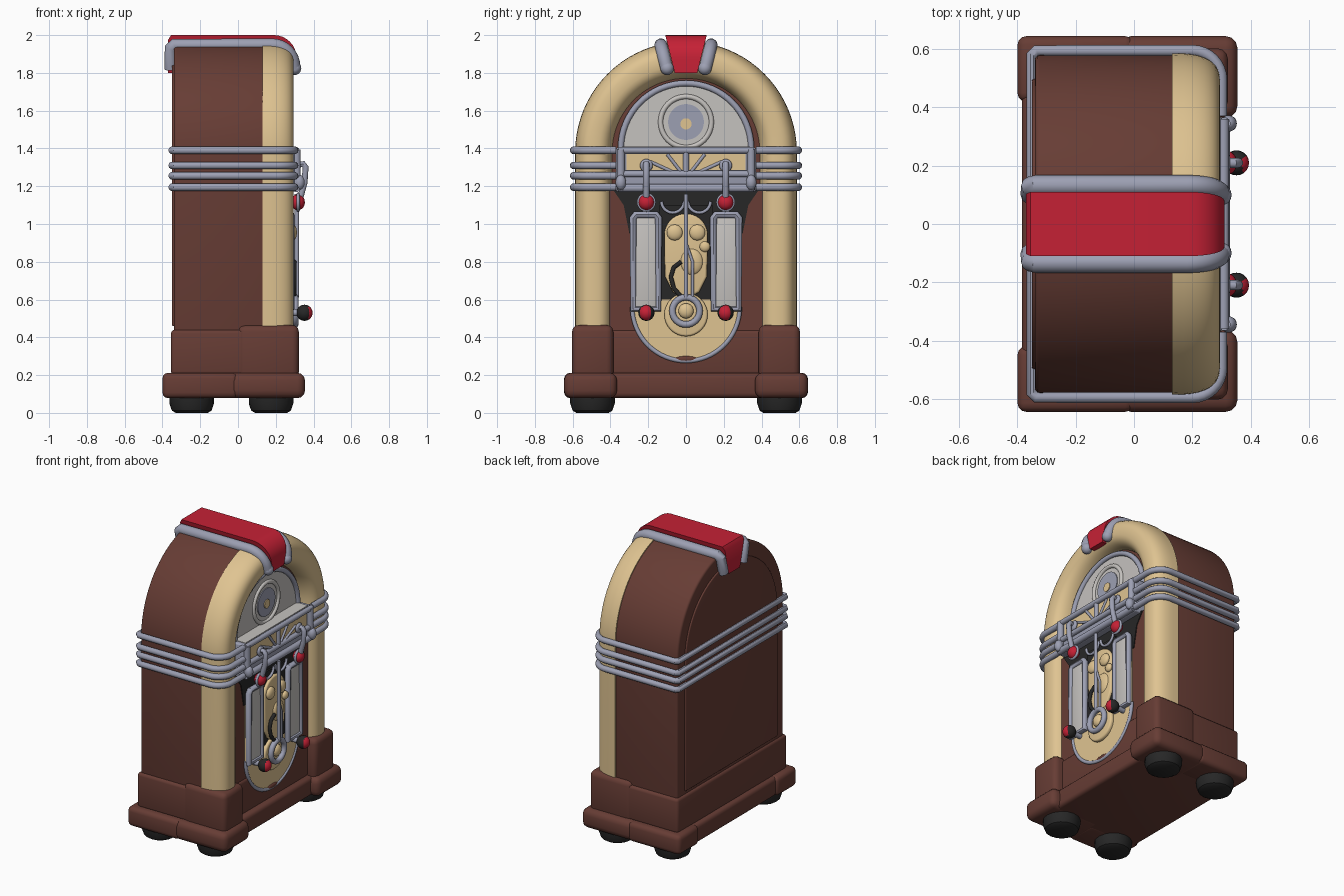
import bpy, math
from math import sin, cos, pi

if "Cube" in bpy.data.objects:
    bpy.data.objects.remove(bpy.data.objects["Cube"])


def material(name, r, g, b):
    m = bpy.data.materials.new(name)
    m.diffuse_color = (r, g, b, 1)
    m.use_nodes = True
    m.node_tree.nodes["Principled BSDF"].inputs["Base Color"].default_value = m.diffuse_color
    return m


BROWN = material("brown wood", 0.135, 0.046, 0.035)
CREAM = material("cream", 0.74, 0.55, 0.285)
RED = material("red", 0.56, 0.015, 0.036)
LILAC = material("lilac metal", 0.335, 0.35, 0.45)
PALE = material("pale grey", 0.56, 0.54, 0.52)
BLACK = material("black", 0.02, 0.02, 0.02)


def mesh(name, verts, faces, mat, bevel=0.0):
    me = bpy.data.meshes.new(name)
    me.from_pydata(verts, [], faces)
    me.materials.append(mat)
    o = bpy.data.objects.new(name, me)
    bpy.context.collection.objects.link(o)
    if bevel:
        b = o.modifiers.new("bevel", 'BEVEL')
        b.width, b.segments, b.limit_method = bevel, 3, 'ANGLE'
        b.angle_limit = math.radians(40)
    return o


def loft(name, sections, mat, bevel=0.0):
    # closed sections joined into a capped solid
    n = len(sections[0])
    verts = [p for s in sections for p in s]
    faces = [(k * n + i, k * n + (i + 1) % n, (k + 1) * n + (i + 1) % n, (k + 1) * n + i)
             for k in range(len(sections) - 1) for i in range(n)]
    faces += [tuple(reversed(range(n))), tuple(range(len(verts) - n, len(verts)))]
    o = mesh(name, verts, faces, mat, bevel)
    bpy.context.view_layer.objects.active = o
    bpy.ops.object.mode_set(mode='EDIT')
    bpy.ops.mesh.select_all(action='SELECT')
    bpy.ops.mesh.normals_make_consistent(inside=False)
    bpy.ops.object.mode_set(mode='OBJECT')
    return o


def prism(name, outline, x0, x1, mat, bevel=0.0):
    # outline in (y, z), extruded along x
    return loft(name, [[(x, y, z) for y, z in outline] for x in (x0, x1)], mat, bevel)


def box(name, x0, x1, y0, y1, z0, z1, mat, bevel=0.0):
    return prism(name, [(y0, z0), (y1, z0), (y1, z1), (y0, z1)], x0, x1, mat, bevel)


def tube(name, pts, r, mat, cyclic=False):
    c = bpy.data.curves.new(name, 'CURVE')
    c.dimensions, c.bevel_depth, c.bevel_resolution, c.use_fill_caps = '3D', r, 3, True
    s = c.splines.new('POLY')
    s.points.add(len(pts) - 1)
    for p, q in zip(s.points, pts):
        p.co = (*q, 1)
    s.use_cyclic_u = cyclic
    c.materials.append(mat)
    o = bpy.data.objects.new(name, c)
    bpy.context.collection.objects.link(o)
    return o


def ball(name, loc, scale, mat):
    bpy.ops.mesh.primitive_uv_sphere_add(segments=20, ring_count=12, radius=1, location=loc)
    o = bpy.context.object
    o.name, o.scale = name, scale
    o.data.materials.append(mat)
    return o


def arc(cy, cz, r, a0, a1, n=32):
    return [(cy + r * cos(a0 + (a1 - a0) * i / n), cz + r * sin(a0 + (a1 - a0) * i / n))
            for i in range(n + 1)]


def arch(r, zc, z0):
    return [(r, z0)] + arc(0, zc, r, 0, pi, 48) + [(-r, z0)]


# cabinet and raised back panel
prism("cabinet", arch(0.58, 1.38, 0.3), -0.34, 0.2, BROWN, 0.015)
prism("back_panel", arch(0.5, 1.36, 0.46), -0.35, -0.33, BROWN, 0.006)
prism("lower_front_panel", [(-0.42, 0.2), (0.42, 0.2), (0.42, 1.18), (-0.42, 1.18)], 0.15, 0.25, BROWN)

# cream rounded arch swept over the front edge
prof = [(0.487 + 0.1 * math.copysign(abs(cos(t)) ** 0.75, cos(t)), 0.13 + 0.165 * sin(t) ** 0.75)
        for t in [pi * i / 20 for i in range(1, 20)]]
prof = [(0.587, 0.13)] + prof + [(0.387, 0.13)]
sections = [[(x, r, 0.45) for r, x in prof]]
for i in range(41):
    a = pi * i / 40
    sections.append([(x, r * cos(a), 1.38 + r * sin(a)) for r, x in prof])
sections.append([(x, -r, 0.45) for r, x in prof])
loft("cream_arch", sections, CREAM)

# base
box("base_block", -0.355, 0.26, -0.598, 0.598, 0.2, 0.44, BROWN, 0.02)
box("plinth", -0.385, 0.30, -0.635, 0.635, 0.08, 0.21, BROWN, 0.025)
for s, side in ((-1, "left"), (1, "right")):
    def span(a, b):
        return sorted((s * a, s * b))
    box("front_post_" + side, 0.0, 0.322, *span(0.385, 0.603), 0.18, 0.465, BROWN, 0.035)
    box("plinth_front_corner_" + side, -0.05, 0.355, *span(0.365, 0.645), 0.078, 0.212, BROWN, 0.04)
    box("plinth_back_corner_" + side, -0.4, 0.0, *span(0.42, 0.645), 0.078, 0.212, BROWN, 0.03)
    for x, end in ((-0.245, "back"), (0.175, "front")):
        secs = [[(x + r * cos(pi * i / 8), s * 0.495 + r * sin(pi * i / 8), z) for i in range(16)]
                for r, z in ((0.085, 0), (0.105, 0.012), (0.118, 0.05), (0.118, 0.1))]
        loft(end + "_foot_" + side, secs, BLACK)

# four metal bands round the cabinet
half = [(0.30, 0.37), (0.30, 0.495)]
half += [(0.2 + 0.1 * sin(a), 0.495 + 0.1 * cos(a)) for a in [pi / 2 * (1 - i / 8) for i in range(1, 9)]]
half += [(-0.335, 0.595), (-0.35, 0.58)]
loop = half + [(x, -y) for x, y in reversed(half)]
for i, z in enumerate((1.39, 1.31, 1.255, 1.195)):
    tube("band_%d" % i, [(x, y, z) for x, y in loop], 0.02, LILAC)

# red crown, narrowing downward, with a rail on each side
def half_width(z):
    return 0.06 + 0.05 * (z - 1.8) / 0.2


crown = [(-0.37, 1.8), (-0.37, 1.975), (-0.355, 2.0)]
crown += [(0.19 + 0.12 * cos(a), 1.88 + 0.12 * sin(a)) for a in [pi / 2 * (1 - i / 8) for i in range(9)]]
crown += [(0.31, 1.8)]
loft("red_crown", [[(x, s * half_width(z), z) for x, z in crown] for s in (-1, 1)], RED)
rail = [(-0.355, 1.82), (-0.355, 1.93), (-0.335, 1.948)]
rail += [(0.18 + 0.115 * cos(a), 1.833 + 0.115 * sin(a)) for a in [pi / 2 * (1 - i / 8) for i in range(9)]]
rail += [(0.298, 1.82)]
for s in (-1, 1):
    tube("crown_rail", [(x, s * (half_width(z) + 0.036), z) for x, z in rail], 0.035, LILAC)
    ball("rail_tip", (0.3, s * 0.1, 1.825), (0.035, 0.036, 0.036), LILAC)

# domed window with central disc
prism("dome_window", arch(0.345, 1.4, 1.38), 0.19, 0.213, PALE)
tube("dome_rim", [(0.215, y, z) for y, z in arc(0, 1.4, 0.345, 0, pi)], 0.017, LILAC)
tube("dome_disc_rim", [(0.213, y, z) for y, z in arc(0, 1.54, 0.135, 0, 2 * pi)[:-1]], 0.014, PALE, True)
prism("dome_disc", arc(0, 1.54, 0.095, 0, 2 * pi)[:-1], 0.2, 0.219, LILAC)
prism("dome_disc_centre", arc(0, 1.53, 0.03, 0, 2 * pi, 16)[:-1], 0.2, 0.225, CREAM)

# title bar
box("title_bar", 0.15, 0.3, -0.37, 0.37, 1.17, 1.405, LILAC, 0.01)
box("title_top", 0.21, 0.295, -0.34, 0.34, 1.4, 1.409, PALE)
box("title_plate", 0.29, 0.304, -0.315, 0.315, 1.285, 1.37, CREAM)
for z, r in ((1.39, 0.018), (1.265, 0.018), (1.19, 0.022)):
    tube("title_rail", [(0.308, -0.36, z), (0.308, 0.36, z)], r, LILAC)
tube("title_centre_post", [(0.306, 0, 1.38), (0.306, 0, 1.27)], 0.016, LILAC)
for s in (-1, 1):
    tube("title_end_post", [(0.31, s * 0.345, 1.18), (0.31, s * 0.345, 1.395)], 0.022, LILAC)
    ball("title_end_knob", (0.325, s * 0.345, 1.22), (0.028, 0.028, 0.04), LILAC)
    tube("title_strut", [(0.306, s * 0.19, 1.33), (0.306, s * 0.07, 1.275)], 0.009, LILAC)
    tube("title_strut", [(0.306, s * 0.03, 1.28), (0.306, s * 0.1, 1.37)], 0.009, LILAC)
    # hanging levers with red ends
    y = s * 0.21
    tube("lever", [(0.30, y, 1.31), (0.345, y, 1.318), (0.358, y, 1.30), (0.352, y, 1.22),
                   (0.33, y, 1.14)], 0.017, LILAC)
    ball("lever_collar", (0.318, y, 1.31), (0.015, 0.034, 0.034), LILAC)
    ball("lever_end", (0.317, y, 1.115), (0.037, 0.042, 0.042), RED)
    tube("lever_ring", [(0.318, y + a, b) for a, b in arc(0, 1.115, 0.042, 0, 2 * pi, 20)[:-1]],
         0.009, LILAC, True)

# lower display: dark backing, cream apron with metal trim
prism("dark_backing", [(-0.385, 1.18), (-0.33, 1.1), (-0.3, 0.95), (0.3, 0.95), (0.33, 1.1), (0.385, 1.18)],
      0.24, 0.256, BLACK)
apron = arc(0, 0.56, 0.285, pi, 2 * pi)
prism("cream_apron", apron + [(0.285, 1.0), (-0.285, 1.0)], 0.24, 0.262, CREAM)
tube("apron_trim", [(0.258, y, z) for y, z in apron], 0.012, LILAC)
box("dark_slot", 0.24, 0.267, -0.14, 0.14, 0.6, 1.1, BLACK)
ball("apron_badge", (0.26, 0, 0.285), (0.012, 0.06, 0.016), BROWN)

for s in (-1, 1):
    # framed pale columns
    tube("column_frame", [(0.278, s * y, z) for y, z in
         ((0.28, 0.55), (0.28, 1.03), (0.265, 1.05), (0.16, 1.05), (0.145, 1.03), (0.145, 0.55))],
         0.02, LILAC, True)
    prism("pale_column", [(s * 0.27, 0.55), (s * 0.155, 0.55), (s * 0.155, 1.04), (s * 0.27, 1.04)],
          0.25, 0.285, PALE, 0.012)
    # lower knobs: black with red front
    k = ball("lower_knob", (0.352, s * 0.21, 0.53), (0.043, 0.043, 0.043), BLACK)
    k.data.materials.append(RED)
    for f in k.data.polygons:
        f.material_index = 1 if f.center.x > 0.45 and f.center.y < 0.5 else 0
    tube("knob_stem", [(0.26, s * 0.21, 0.53), (0.32, s * 0.21, 0.53)], 0.018, LILAC)
    # scrolls above the centre
    tube("scroll", [(0.28, s * y, z) for y, z in arc(0.07, 1.12, 0.06, pi, 2 * pi, 12)], 0.009, LILAC)
    ball("centre_knob", (0.29, s * 0.06, 0.955), (0.022, 0.042, 0.042), CREAM)

# central cream ornament
prism("centre_ornament", [(0.11, 0.72), (0.115, 0.85)] + arc(0, 0.94, 0.115, 0, pi, 20)
      + [(-0.115, 0.85), (-0.11, 0.72), (-0.07, 0.64), (0, 0.6), (0.07, 0.64)], 0.25, 0.285, CREAM, 0.012)
prism("ornament_foot", arc(0, 0.52, 0.115, 0, 2 * pi)[:-1], 0.25, 0.285, CREAM, 0.012)
ball("ornament_bulge", (0.28, 0.03, 0.8), (0.025, 0.06, 0.07), CREAM)
ball("ornament_button", (0.29, 0.1, 0.88), (0.018, 0.028, 0.028), CREAM)
tube("dark_pipe", [(0.298, y, z) for y, z in
     ((-0.03, 0.62), (-0.065, 0.66), (-0.08, 0.72), (-0.065, 0.77), (-0.025, 0.8))], 0.012, BLACK)
tube("centre_rod", [(0.312, 0, 0.61), (0.312, 0, 1.16)], 0.012, LILAC)
tube("side_rod", [(0.308, 0.0, 0.9), (0.308, 0.035, 0.8), (0.308, 0.035, 0.6)], 0.008, LILAC)
tube("dial_ring", [(0.303, y, z) for y, z in arc(0, 0.54, 0.072, 0, 2 * pi)[:-1]], 0.018, LILAC, True)
ball("dial_button", (0.295, 0, 0.54), (0.025, 0.04, 0.04), CREAM)

# turn everything into smooth-shaded meshes
bpy.ops.object.select_all(action='SELECT')
bpy.context.view_layer.objects.active = bpy.data.objects["cabinet"]
bpy.ops.object.convert(target='MESH')
bpy.ops.object.shade_smooth_by_angle(angle=math.radians(38))
